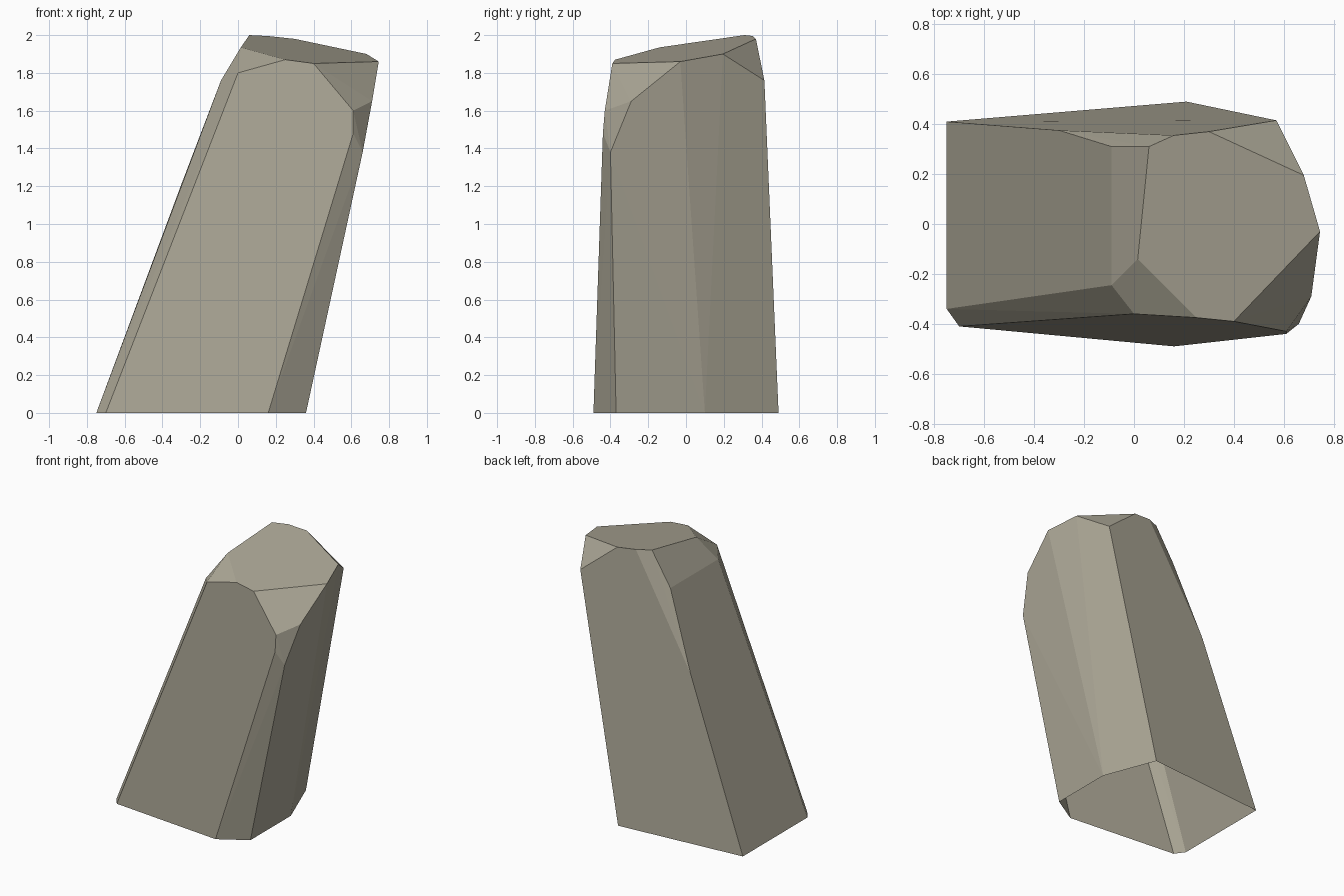
import bpy
import bmesh
import math

default_cube = bpy.data.objects.get("Cube")
if default_cube:
    bpy.data.objects.remove(default_cube, do_unlink=True)


def make_material(name, colour):
    material = bpy.data.materials.new(name)
    material.use_nodes = True
    material.diffuse_color = colour
    material.node_tree.nodes["Principled BSDF"].inputs["Base Color"].default_value = colour
    return material


def chiselled_block(name, rings, material):
    """Wrap flat facets around the corner rings and leave the underside open."""
    bm = bmesh.new()
    for ring in rings:
        for corner in ring:
            bm.verts.new(corner)
    hull = bmesh.ops.convex_hull(bm, input=bm.verts[:])
    buried = {v for v in hull["geom_interior"] if isinstance(v, bmesh.types.BMVert)}
    bmesh.ops.delete(bm, geom=list(buried), context="VERTS")

    # Merge the nearly flat triangles into broad facets
    bmesh.ops.dissolve_limit(bm, angle_limit=math.radians(2),
                             verts=bm.verts[:], edges=bm.edges[:])
    bmesh.ops.recalc_face_normals(bm, faces=bm.faces[:])
    underside = [f for f in bm.faces if all(v.co.z < 0.01 for v in f.verts)]
    bmesh.ops.delete(bm, geom=underside, context="FACES")

    mesh = bpy.data.meshes.new(name)
    bm.to_mesh(mesh)
    bm.free()
    mesh.materials.append(material)
    block = bpy.data.objects.new(name, mesh)
    bpy.context.scene.collection.objects.link(block)
    return block


# Footprint on the ground
base_ring = [(x, y, 0) for x, y in (
    (-0.75, 0.41), (-0.75, -0.34), (-0.7, -0.41), (0.16, -0.49),
    (0.36, -0.37), (0.36, 0.1), (0.21, 0.49))]

# Corners where the leaning walls break towards the top
shoulder_ring = [
    (-0.3, 0.375, 1.21), (-0.09, 0.31, 1.76), (-0.09, -0.245, 1.76),
    (0, -0.36, 1.8), (0.61, -0.43, 1.6), (0.61, -0.44, 1.48),
    (0.66, -0.4, 1.38), (0.71, -0.29, 1.65), (0.57, 0.415, 1.76)]

# Outline of the sloping top facet
crown_ring = [
    (0.06, 0.31, 2), (0.16, 0.355, 1.995), (0.3, 0.37, 1.98), (0.68, 0.195, 1.9),
    (0.745, -0.03, 1.86), (0.4, -0.39, 1.85), (0.25, -0.375, 1.87),
    (0.015, -0.14, 1.935)]

stone = make_material("warm grey stone", (0.41, 0.385, 0.305, 1))
chiselled_block("leaning_rock", (base_ring, shoulder_ring, crown_ring), stone)
